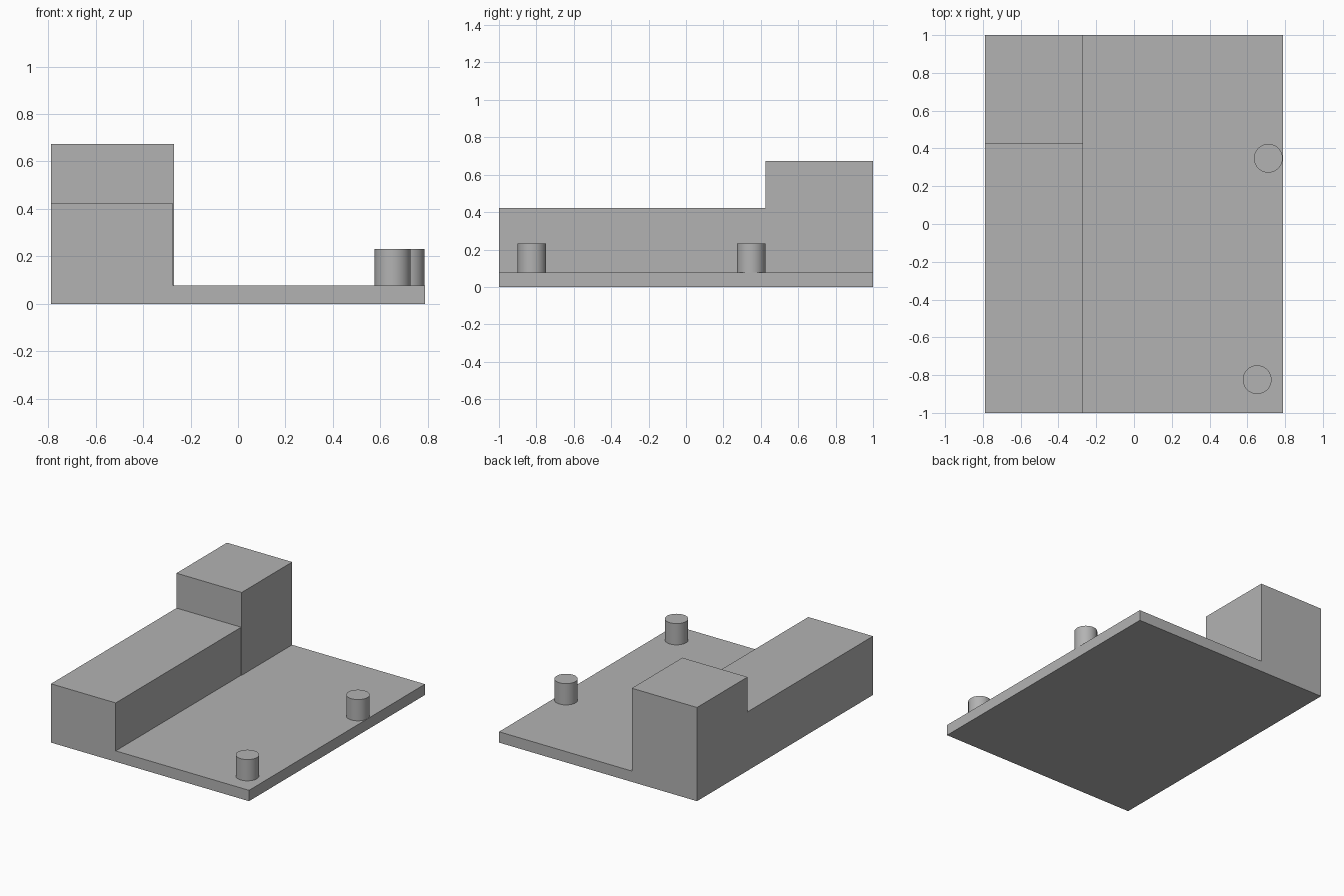
import bpy
import math

cube = bpy.data.objects.get("Cube")
if cube:
    bpy.data.objects.remove(cube, do_unlink=True)

# Single plain grey
grey = bpy.data.materials.new("plain grey")
grey.use_nodes = True
colour = (0.45, 0.45, 0.45, 1)
grey.diffuse_color = colour
grey.node_tree.nodes["Principled BSDF"].inputs["Base Color"].default_value = colour


def box(name, low, high):
    """Add a box spanning two opposite corners."""
    centre = [(a + b) / 2 for a, b in zip(low, high)]
    bpy.ops.mesh.primitive_cube_add(size=1, location=centre)
    part = bpy.context.object
    part.name = name
    part.scale = [b - a for a, b in zip(low, high)]
    bpy.ops.object.transform_apply(location=False, rotation=False, scale=True)
    part.data.materials.append(grey)


def peg(name, x, y):
    """Add a round peg standing on the base plate."""
    bpy.ops.mesh.primitive_cylinder_add(
        vertices=64, radius=PEG_RADIUS, depth=PEG_TOP - BASE_TOP,
        location=(x, y, (PEG_TOP + BASE_TOP) / 2))
    part = bpy.context.object
    part.name = name
    part.data.materials.append(grey)
    bpy.ops.object.shade_smooth_by_angle(angle=math.radians(30))


SIDE = 0.788
BASE_TOP = 0.078
LEDGE_TOP = 0.423
PEG_TOP = 0.231
PEG_RADIUS = 0.076

# Base plate, long ledge along the right side, tall block at its back end
box("base_plate", (-SIDE, -1, 0), (SIDE, 1, BASE_TOP))
box("long_ledge", (-SIDE, -1, BASE_TOP), (-0.273, 1, LEDGE_TOP))
box("tall_block", (-SIDE, 0.426, BASE_TOP), (-0.269, 1, 0.674))

# Two pegs near the left edge
peg("front_peg", 0.652, -0.824)
peg("back_peg", 0.711, 0.348)
